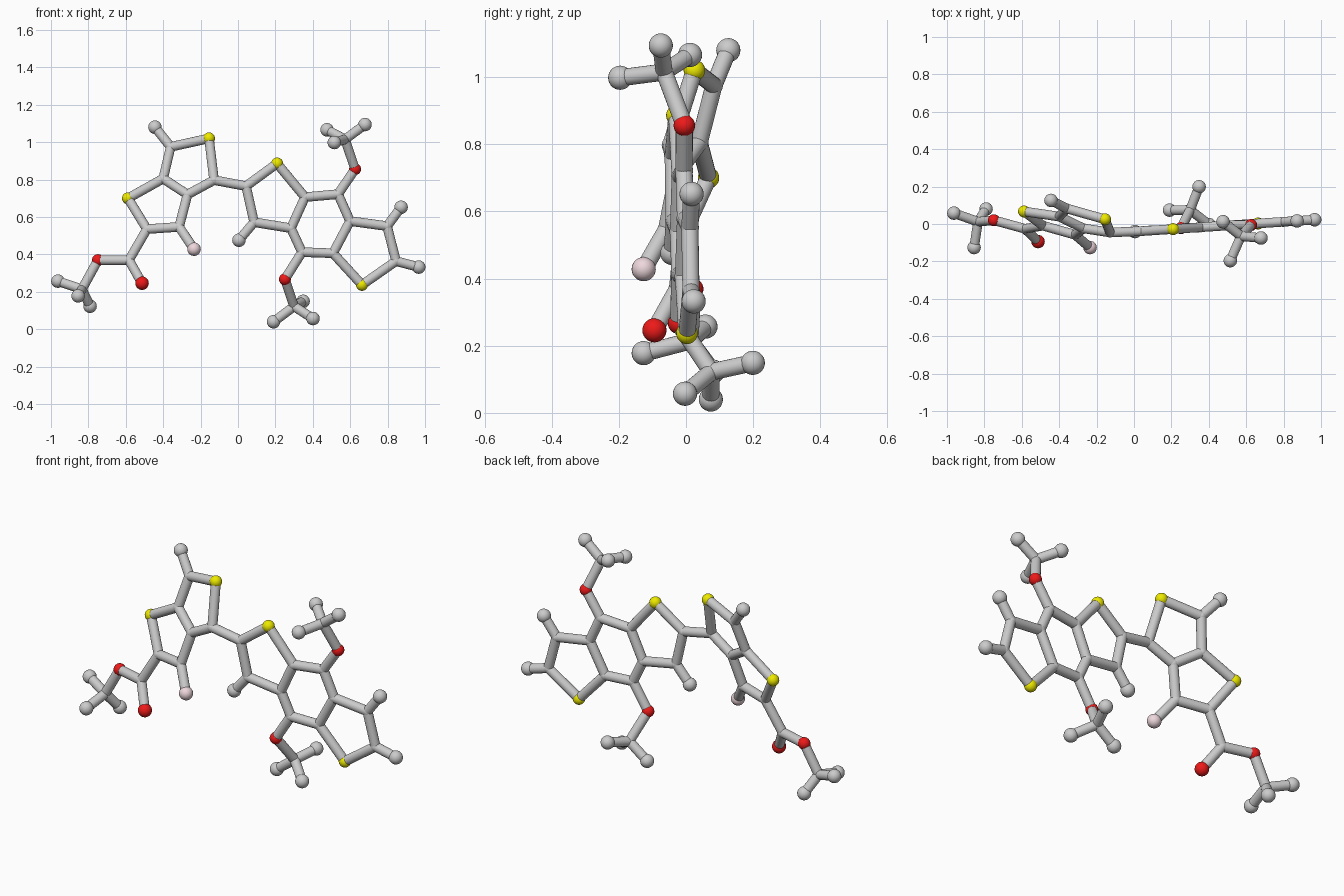
import bpy
from mathutils import Vector

if "Cube" in bpy.data.objects:
    bpy.data.objects.remove(bpy.data.objects["Cube"])

BOND_R, JOINT_R, HETERO_R, END_R = 0.0255, 0.027, 0.032, 0.036


def tilt(x, z):        # plane of the small fused ring pair
    return (x, -0.305 - 0.304 * x + 0.277 * z, z)


def flat(x, z):        # plane of the three fused rings
    return (x, -0.041 + 0.066 * x, z)


# Atoms: name -> position
atoms = {
    # small fused ring pair
    "a1": tilt(-.128, .797), "sul_a": (-.155, .025, 1.02), "a2": (-.36, .083, .975),
    "a3": tilt(-.40, .805), "a4": tilt(-.27, .72), "sul_b": (-.588, .067, .70),
    "a5": tilt(-.487, .535), "a6": tilt(-.315, .547),
    "end_a": (-.444, .126, 1.08), "pink_f": (-.235, -.126, .428),
    # ester branch
    "e1": tilt(-.583, .369), "oxy_a": (-.513, -.094, .246), "oxy_b": (-.749, .02, .369),
    "e2": (-.834, .012, .214), "end_b": (-.963, .058, .257),
    "end_c": (-.791, .08, .123), "end_d": (-.855, -.126, .178),
    # three fused rings
    "b1": flat(.043, .765), "sul_c": flat(.209, .886), "b2": flat(.358, .706),
    "b3": flat(.283, .54), "b4": flat(.086, .572), "b5": flat(.535, .722),
    "b6": flat(.599, .578), "b7": flat(.508, .406), "b8": flat(.342, .412),
    "b9": flat(.797, .551), "b10": flat(.845, .364), "sul_d": flat(.663, .237),
    "end_e": flat(.005, .476), "end_f": flat(.872, .652), "end_g": flat(.966, .332),
    # upper side branch
    "oxy_c": (.626, -.005, .856), "u1": (.572, -.065, 1.015),
    "end_h": (.476, .012, 1.066), "end_i": (.679, -.075, 1.094), "end_j": (.515, -.196, .998),
    # lower side branch
    "oxy_d": (.251, -.022, .267), "l1": (.30, .075, .122),
    "end_k": (.19, .074, .04), "end_l": (.401, -.003, .057), "end_m": (.348, .199, .149),
}

# Bonds as chains of atom names
chains = """a1 sul_a a2 a3 a4 a1|a3 sul_b a5 a6 a4|a2 end_a|a6 pink_f|a5 e1 oxy_a|
e1 oxy_b e2 end_b|e2 end_c|e2 end_d|a1 b1 sul_c b2 b3 b4 b1|b4 end_e|
b2 b5 b6 b7 b8 b3|b6 b9 b10 sul_d b7|b9 end_f|b10 end_g|
b5 oxy_c u1 end_h|u1 end_i|u1 end_j|b8 oxy_d l1 end_k|l1 end_l|l1 end_m"""


def material(name, rgb):
    m = bpy.data.materials.new(name)
    m.diffuse_color = (*rgb, 1)
    m.use_nodes = True
    m.node_tree.nodes["Principled BSDF"].inputs["Base Color"].default_value = m.diffuse_color
    return m


colours = {
    "sul": material("yellow", (0.85, 0.82, 0.0)),
    "oxy": material("red", (0.85, 0.01, 0.01)),
    "pink": material("pale_pink", (0.85, 0.68, 0.72)),
}
labels = {"sul": "sulfur_ball", "oxy": "oxygen_ball", "pink": "pink_ball", "end": "end_ball"}


def ball(key, pos):
    kind = key.split("_")[0]
    r = JOINT_R
    if kind in ("sul", "oxy"):
        r = HETERO_R
    if kind in ("end", "pink") or key == "oxy_a":
        r = END_R
    bpy.ops.mesh.primitive_uv_sphere_add(segments=24, ring_count=14, radius=r, location=pos)
    ob = bpy.context.object
    ob.name = labels.get(kind, "joint_ball")
    bpy.ops.object.shade_smooth()
    if kind in colours:
        ob.data.materials.append(colours[kind])


def rod(p, q):
    p, q = Vector(p), Vector(q)
    d = q - p
    bpy.ops.mesh.primitive_cylinder_add(vertices=20, radius=BOND_R, depth=d.length,
                                        location=(p + q) / 2)
    ob = bpy.context.object
    ob.name = "bond_rod"
    ob.rotation_euler = d.to_track_quat('Z', 'Y').to_euler()
    bpy.ops.object.shade_smooth_by_angle()


for key, pos in atoms.items():
    ball(key, pos)
for chain in chains.split("|"):
    names = chain.split()
    for s, t in zip(names, names[1:]):
        rod(atoms[s], atoms[t])
